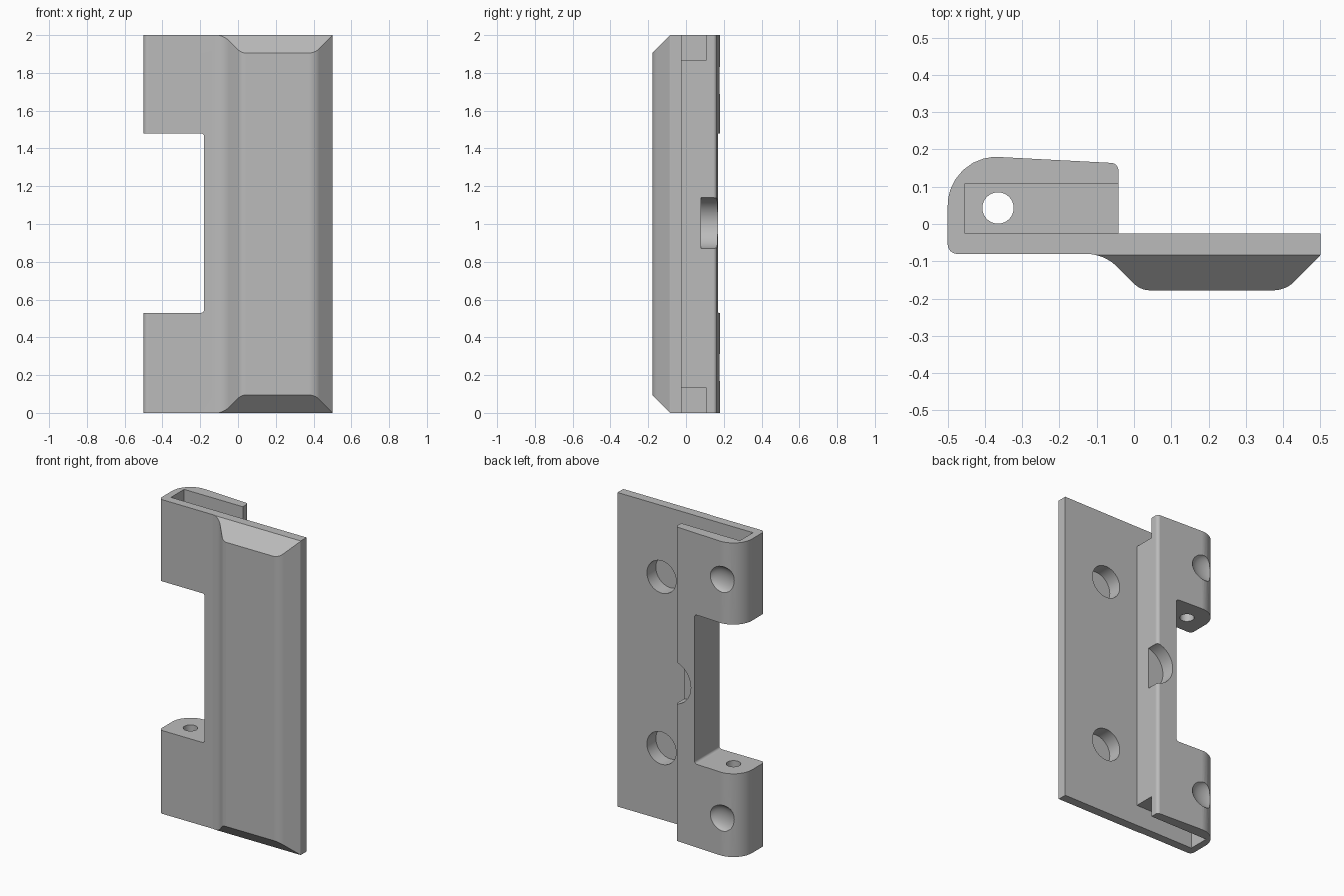
import bpy, bmesh, math
from mathutils import Vector, Matrix

cube = bpy.data.objects.get("Cube")
if cube:
    bpy.data.objects.remove(cube, do_unlink=True)

HEIGHT = 2.0
grey = bpy.data.materials.new("plain grey")
grey.use_nodes = True
GREY = (0.5, 0.5, 0.5, 1)
grey.diffuse_color = GREY
grey.node_tree.nodes["Principled BSDF"].inputs["Base Color"].default_value = GREY


def fillet(corners, steps=8):
    """Round each (a, b, radius) corner of a closed outline."""
    pts = [Vector((c[0], c[1], 0)) for c in corners]
    out = []
    for i, p in enumerate(pts):
        r = corners[i][2]
        if r == 0:
            out.append(p)
            continue
        u = (pts[i - 1] - p).normalized()
        v = (pts[(i + 1) % len(pts)] - p).normalized()
        half = u.angle(v) / 2
        centre = p + (u + v).normalized() * r / math.sin(half)
        start = p + u * r / math.tan(half) - centre
        end = p + v * r / math.tan(half) - centre
        for k in range(steps + 1):
            out.append(centre + start.lerp(end, k / steps).normalized() * r
                       if half > math.pi / 4 - 0.1 else
                       centre + start.slerp(end, k / steps).normalized() * r)
    return out


def make_object(name, bm):
    bmesh.ops.recalc_face_normals(bm, faces=bm.faces)
    mesh = bpy.data.meshes.new(name)
    bm.to_mesh(mesh)
    bm.free()
    mesh.materials.append(grey)
    obj = bpy.data.objects.new(name, mesh)
    bpy.context.collection.objects.link(obj)
    return obj


def prism(name, corners, lo, hi, axis):
    """Extrude an outline from lo to hi along the x, y or z axis."""
    place = {"x": lambda p, t: (t, p.x, p.y),
             "y": lambda p, t: (p.x, t, p.y),
             "z": lambda p, t: (p.x, p.y, t)}[axis]
    outline = fillet(corners)
    bm = bmesh.new()
    rings = [[bm.verts.new(place(p, t)) for p in outline] for t in (lo, hi)]
    n = len(outline)
    for ring in rings:
        bm.faces.new(ring)
    for i in range(n):
        j = (i + 1) % n
        bm.faces.new((rings[0][i], rings[0][j], rings[1][j], rings[1][i]))
    return make_object(name, bm)


def box(name, x0, x1, y0, y1, z0, z1):
    return prism(name, [(x0, y0, 0), (x1, y0, 0), (x1, y1, 0), (x0, y1, 0)], z0, z1, "z")


def cylinder(name, centre, radius, depth, along_y=False):
    bm = bmesh.new()
    turn = Matrix.Rotation(math.pi / 2, 4, "X") if along_y else Matrix()
    bmesh.ops.create_cone(bm, cap_ends=True, segments=48, radius1=radius, radius2=radius,
                          depth=depth, matrix=Matrix.Translation(centre) @ turn)
    return make_object(name, bm)


def ellipsoid(name, centre, size):
    bm = bmesh.new()
    bmesh.ops.create_uvsphere(bm, u_segments=40, v_segments=24, radius=1,
                              matrix=Matrix.Translation(centre) @ Matrix.Diagonal((*size, 1)))
    return make_object(name, bm)


# Leaf body: thick knuckle side, thin plate and raised front panel
body = prism("hinge_leaf", [
    (-0.5, -0.08, 0.025), (-0.08, -0.08, 0.12), (0.018, -0.178, 0.06),
    (0.407, -0.178, 0.08), (0.5, -0.085, 0.008), (0.5, -0.025, 0),
    (-0.042, -0.025, 0), (-0.042, 0.163, 0.02), (-0.5, 0.187, 0.13)], 0, HEIGHT, "z")

# Gap between the two knuckles
cutters = [prism("knuckle_gap", [(-0.7, 0.53, 0), (-0.18, 0.53, 0.015),
                                 (-0.18, 1.48, 0.015), (-0.7, 1.48, 0)], -0.5, 0.5, "y")]


def flip(z, top):
    return HEIGHT - z if top else z


for top in (False, True):
    # Sloped ends of the raised panel
    cutters.append(prism("end_slope", [(-0.063, flip(-0.02, top), 0),
                                       (-0.203, flip(0.12, top), 0),
                                       (-0.203, flip(-0.02, top), 0)], -0.7, 0.7, "x"))
    # End pockets, open towards the plate
    z0, z1 = sorted((flip(-0.1, top), flip(0.133, top)))
    cutters.append(box("end_pocket", -0.455, 0.0, -0.0245, 0.108, z0, z1))
    # Blind screw holes in the back of the plate
    cutters.append(cylinder("screw_hole", (0.19, -0.015, flip(0.455, top)), 0.103, 0.2, True))
    # Shallow dents on the backs of the knuckles
    cutters.append(ellipsoid("knuckle_dent", (-0.39, 0.19, flip(0.24, top)), (0.1, 0.045, 0.085)))

# Pin hole and half round recess in the wall
cutters.append(cylinder("pin_hole", (-0.365, 0.043, 1), 0.042, 2.4))
cutters.append(cylinder("wall_recess", (-0.015, 0.18, 1.005), 0.137, 0.2, True))

bpy.ops.object.select_all(action="DESELECT")
body.select_set(True)
bpy.context.view_layer.objects.active = body
for cutter in cutters:
    cutter.hide_render = True
    cut = body.modifiers.new(cutter.name, "BOOLEAN")
    cut.operation = "DIFFERENCE"
    cut.solver = "EXACT"
    cut.object = cutter
    bpy.ops.object.modifier_apply(modifier=cut.name)
    bpy.data.objects.remove(cutter, do_unlink=True)

bpy.ops.object.shade_smooth_by_angle(angle=math.radians(30))
normals = body.modifiers.new("weighted_normals", "WEIGHTED_NORMAL")
normals.keep_sharp = True
